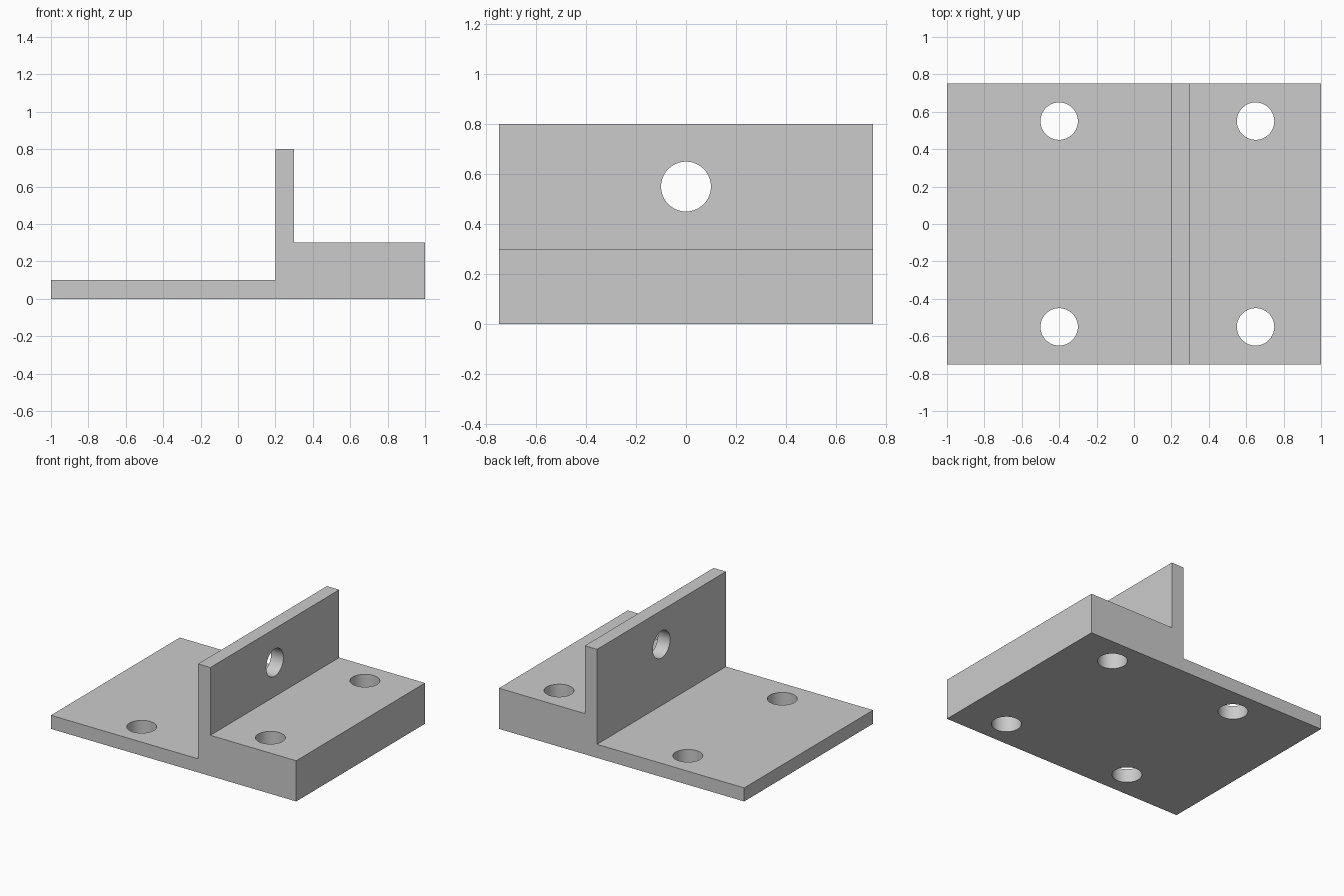
import bpy
import bmesh
import math

if "Cube" in bpy.data.objects:
    bpy.data.objects.remove(bpy.data.objects["Cube"], do_unlink=True)

HALF_DEPTH = 0.75
HOLE_RADIUS = 0.1

grey = bpy.data.materials.new("plain grey")
grey.use_nodes = True
colour = (0.6, 0.6, 0.6, 1)
grey.diffuse_color = colour
grey.node_tree.nodes["Principled BSDF"].inputs["Base Color"].default_value = colour

# Stepped bracket body: side profile extruded from front to back
profile = [(-1, 0), (1, 0), (1, 0.3), (0.3, 0.3),
           (0.3, 0.8), (0.2, 0.8), (0.2, 0.1), (-1, 0.1)]
bm = bmesh.new()
face = bm.faces.new([bm.verts.new((x, -HALF_DEPTH, z)) for x, z in profile])
extruded = bmesh.ops.extrude_face_region(bm, geom=[face])["geom"]
back = [v for v in extruded if isinstance(v, bmesh.types.BMVert)]
bmesh.ops.translate(bm, verts=back, vec=(0, 2 * HALF_DEPTH, 0))
bmesh.ops.recalc_face_normals(bm, faces=bm.faces)
mesh = bpy.data.meshes.new("bracket_body")
bm.to_mesh(mesh)
bm.free()
mesh.materials.append(grey)
body = bpy.data.objects.new("bracket_body", mesh)
bpy.context.collection.objects.link(body)


def drill(name, location, rotation=(0, 0, 0)):
    """Cut a round hole through the body with a hidden cylinder."""
    bpy.ops.mesh.primitive_cylinder_add(vertices=64, radius=HOLE_RADIUS, depth=0.8,
                                        location=location, rotation=rotation)
    cutter = bpy.context.object
    cutter.name = name
    cutter.data.materials.append(grey)
    cut = body.modifiers.new(name, "BOOLEAN")
    cut.operation = "DIFFERENCE"
    cut.solver = "EXACT"
    cut.object = cutter
    bpy.context.view_layer.objects.active = body
    bpy.ops.object.modifier_apply(modifier=cut.name)
    bpy.data.objects.remove(cutter, do_unlink=True)


# Four mounting holes through the base
for x in (-0.4, 0.65):
    for y in (-0.55, 0.55):
        drill("mounting_hole", (x, y, 0.15))

# Hole through the upright wall
drill("wall_hole", (0.25, 0, 0.55), (0, math.pi / 2, 0))

# Smooth hole walls, sharp outer edges
bpy.ops.object.select_all(action="DESELECT")
body.select_set(True)
bpy.context.view_layer.objects.active = body
bpy.ops.object.shade_smooth_by_angle(angle=math.radians(30))
